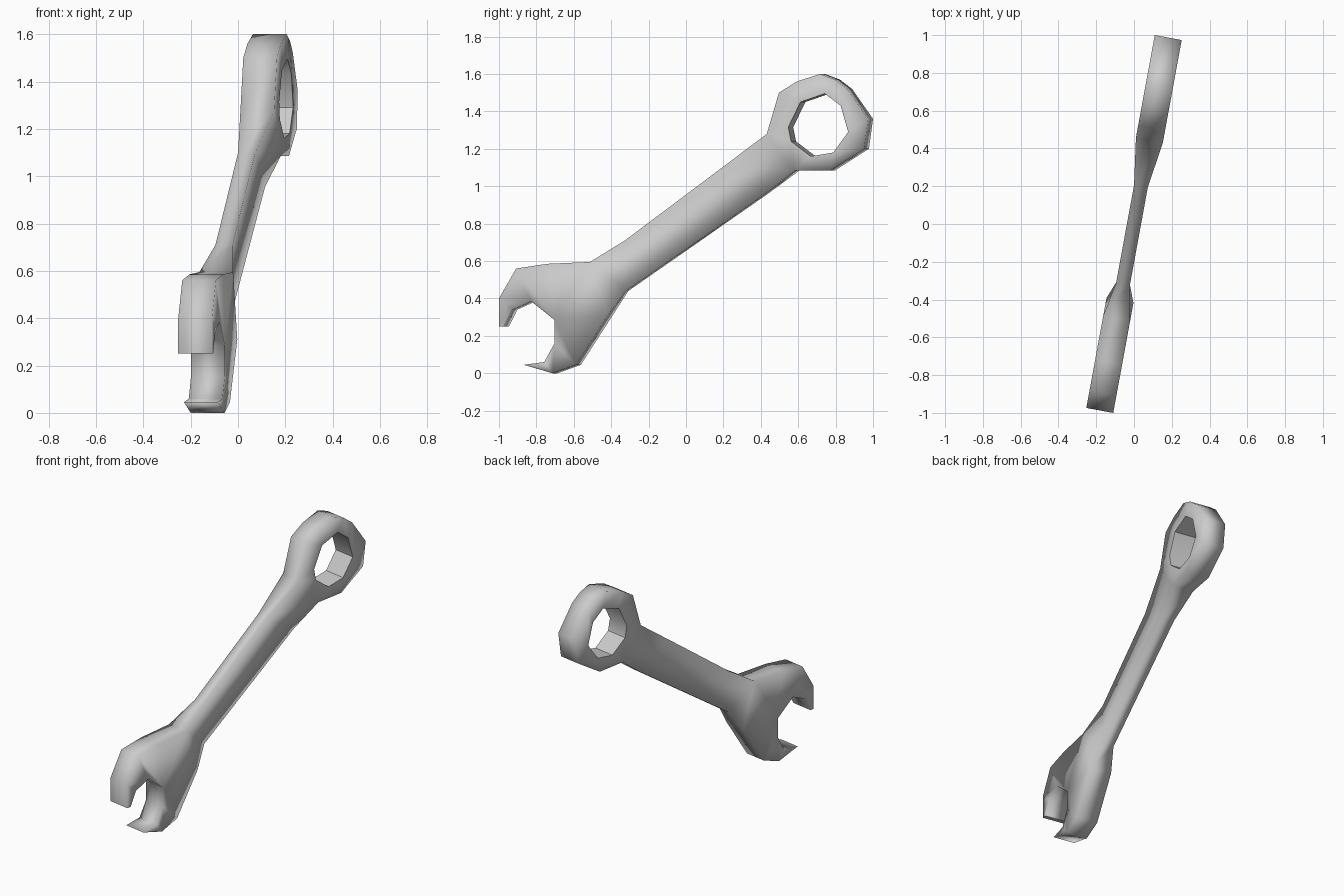
import bpy, bmesh, math

if "Cube" in bpy.data.objects:
    bpy.data.objects.remove(bpy.data.objects["Cube"])

TILT = math.radians(10.4)      # turn of the flat wrench about z
THICK, THIN = 0.0725, 0.037    # half thickness of heads and of handle

steel = bpy.data.materials.new("grey_steel")
steel.diffuse_color = (0.6, 0.6, 0.6, 1)
steel.use_nodes = True
steel.node_tree.nodes["Principled BSDF"].inputs["Base Color"].default_value = steel.diffuse_color

bm = bmesh.new()
cache = {}

def vert(p):
    if p not in cache:
        cache[p] = bm.verts.new((0, p[0], p[1]))
    return cache[p]

def strip(a, b):
    """Faces between two matching rows of (y, z) points; repeats make triangles."""
    for i in range(len(a) - 1):
        pts = list(dict.fromkeys((a[i], a[i + 1], b[i + 1], b[i])))
        bm.faces.new([vert(p) for p in pts])

# shared corners
crotch, neck_top, neck_low = (-.69, .285), (-.5, .595), (-.405, .31)
ring_top, ring_low = (.445, 1.28), (.595, 1.085)
h = [(.56, 1.315), (.625, 1.45), (.755, 1.495), (.84, 1.43),
     (.88, 1.29), (.80, 1.18), (.68, 1.16), (.575, 1.24)]

# open jaw: upper and lower prong, and the web between them
strip([(-.987, .25), (-.987, .40), (-.895, .56), (-.73, .585), neck_top],
      [(-.96, .25), (-.915, .34), (-.815, .385), crotch, crotch])
strip([(-.855, .045), (-.70, 0), (-.575, .045), neck_low],
      [(-.855, .045), (-.745, .06), (-.69, .16), crotch])
strip([crotch, neck_top], [crotch, neck_low])
# handle
strip([neck_top, (-.32, .71), (.2, 1.10), ring_top],
      [neck_low, (-.315, .44), (.425, .955), ring_low])
# ring end around the hole
strip([ring_top, (.51, 1.50), (.605, 1.56), (.73, 1.60), (.81, 1.57), (.875, 1.52),
       (.987, 1.36), (.965, 1.2), (.785, 1.085), ring_low, ring_top, ring_top],
      [h[0], h[1], h[1], h[2], h[2], h[3], h[4], h[4], h[5], h[6], h[7], h[0]])

# thicken both ways, thin along the handle only
bmesh.ops.recalc_face_normals(bm, faces=bm.faces)
base = list(bm.verts)
ext = bmesh.ops.extrude_face_region(bm, geom=list(bm.faces), use_keep_orig=True)
top = [v for v in ext["geom"] if isinstance(v, bmesh.types.BMVert)]
for verts, side in ((base, -1), (top, 1)):
    for v in verts:
        along = 0.8 * v.co.y + 0.6 * v.co.z
        t = THIN if 0 < along < 1 else THICK
        s = v.co.y / math.cos(TILT)
        v.co.x = side * t * math.cos(TILT) + s * math.sin(TILT)
        v.co.y = s * math.cos(TILT) - side * t * math.sin(TILT)
bmesh.ops.recalc_face_normals(bm, faces=bm.faces)

# smooth rounded heads; crisp hole rim, handle edges and jaw tips
for f in bm.faces:
    f.smooth = True
for e in bm.edges:
    m = (e.verts[0].co + e.verts[1].co) / 2
    along = 0.8 * m.y + 0.6 * m.z
    in_hole = math.hypot(m.y - .72, m.z - 1.325) < 0.2
    tip = m.y < -0.83 and m.z < 0.27
    if e.calc_face_angle(0) > math.radians(40) and (in_hole or tip or 0.1 < along < 0.95):
        e.smooth = False

mesh = bpy.data.meshes.new("wrench")
bm.to_mesh(mesh)
bm.free()
mesh.materials.append(steel)
bpy.context.collection.objects.link(bpy.data.objects.new("wrench", mesh))
